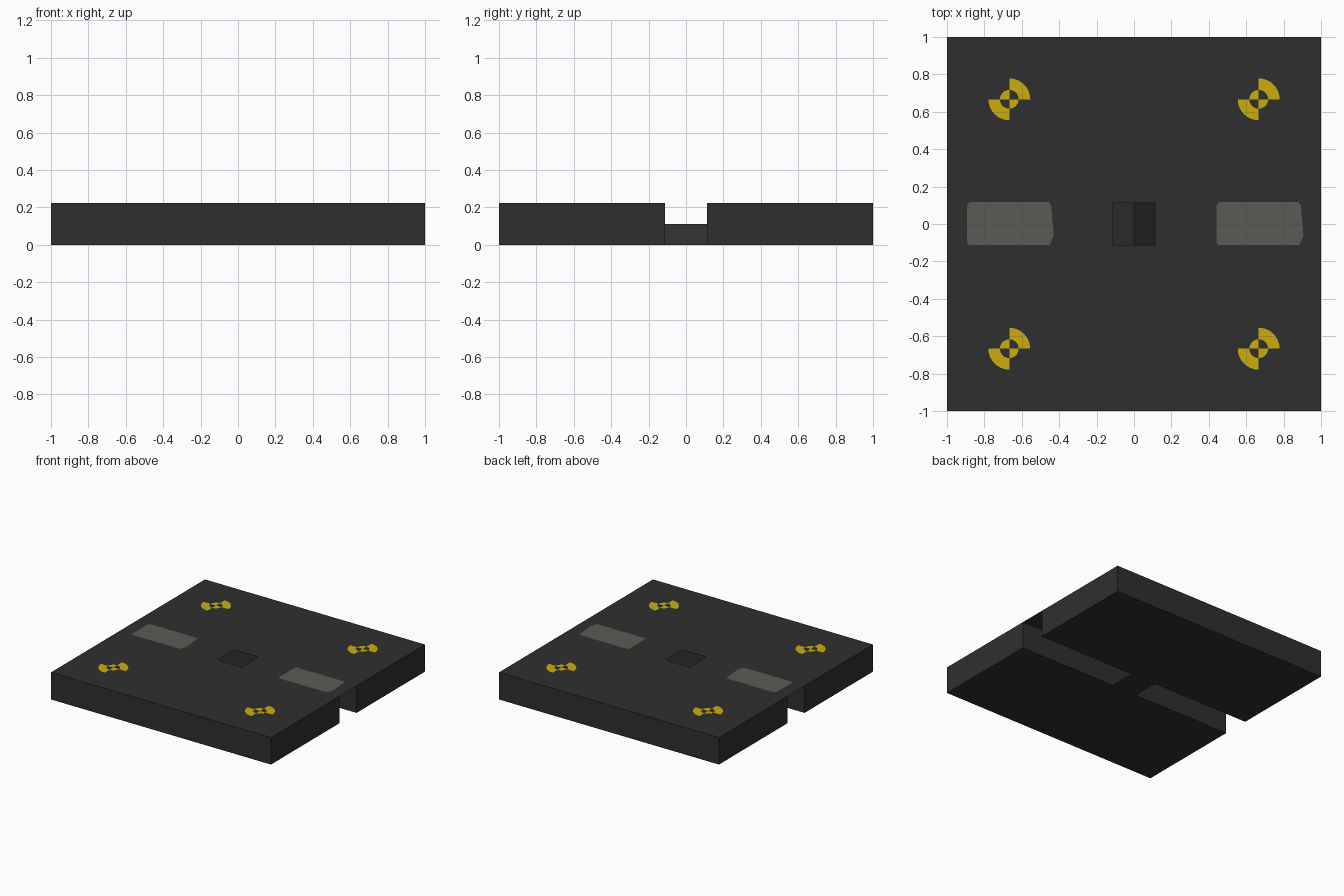
import bpy, bmesh, math

if "Cube" in bpy.data.objects:
    bpy.data.objects.remove(bpy.data.objects["Cube"])

H = 2 / 9      # plate height
S = 1 / 9      # half width of the slot
LIFT = 0.002   # height of painted marks above the plate


def material(name, rgb):
    m = bpy.data.materials.new(name)
    m.diffuse_color = (*rgb, 1)
    m.use_nodes = True
    m.node_tree.nodes["Principled BSDF"].inputs["Base Color"].default_value = m.diffuse_color
    return m


CHARCOAL = material("charcoal", (0.0284, 0.0284, 0.0284))
YELLOW = material("yellow", (0.60, 0.423, 0.004))
GREY = material("warm_grey", (0.105, 0.105, 0.091))


def make(name, polygons, mat):
    bm = bmesh.new()
    for poly in polygons:
        bm.faces.new([bm.verts.new(p) for p in poly])
    bmesh.ops.remove_doubles(bm, verts=bm.verts, dist=1e-5)
    me = bpy.data.meshes.new(name)
    bm.to_mesh(me)
    bm.free()
    me.materials.append(mat)
    ob = bpy.data.objects.new(name, me)
    bpy.context.collection.objects.link(ob)
    return ob


def block(name, y0, y1):
    bpy.ops.mesh.primitive_cube_add(size=1, location=(0, (y0 + y1) / 2, H / 2))
    ob = bpy.context.object
    ob.name = name
    ob.scale = (2, y1 - y0, H)
    ob.data.materials.append(CHARCOAL)


# Two halves of the plate, with the open channel between them
block("front_half", -1, -S)
block("back_half", S, 1)

# Thin skin over the channel, leaving a square hole in the middle
for side, x0, x1 in (("left", -1, -S), ("right", S, 1)):
    make(side + "_channel_cover",
         [[(x0, -S, H), (x1, -S, H), (x1, S, H), (x0, S, H)]], CHARCOAL)

# Ridge under the hole, bridging the halves
make("centre_ridge", [
    [(-S, -S, 0), (0, -S, S), (0, S, S), (-S, S, 0)],
    [(0, -S, S), (S, -S, 0), (S, S, 0), (0, S, S)],
    [(-S, -S, 0), (-S, S, 0), (S, S, 0), (S, -S, 0)],
], CHARCOAL)
ridge = bpy.data.objects["centre_ridge"].data
for p in ridge.polygons:
    if (p.normal.z > 0) != (p.center.z > 0.01):
        p.flip()

# Worn grey patches over the channel
PATCH = [(-0.228, -0.10), (-0.215, -0.113), (0.215, -0.113), (0.236, -0.06),
         (0.222, 0.10), (0.21, 0.117), (-0.215, 0.117), (-0.228, 0.10)]
for side, cx in (("left", -0.665), ("right", 0.67)):
    make(side + "_grey_patch", [[(cx + x, y, H + LIFT) for x, y in PATCH]], GREY)


# Yellow target marks: opposite quarters of a ring and of the disc inside it
def arc(cx, cy, r, start, n=8):
    return [(cx + r * math.cos(start + math.pi / 2 * i / n),
             cy + r * math.sin(start + math.pi / 2 * i / n), H + LIFT)
            for i in range(n + 1)]


for row, cy in (("front", -2 / 3), ("back", 2 / 3)):
    for side, cx in (("left", -2 / 3), ("right", 2 / 3)):
        faces = []
        for a in (0, math.pi):
            outer, inner = arc(cx, cy, 0.112, a), arc(cx, cy, 0.05, a)
            for i in range(8):
                faces.append([inner[i], outer[i], outer[i + 1], inner[i + 1]])
            faces.append([(cx, cy, H + LIFT)] + arc(cx, cy, 0.05, a + math.pi / 2))
        make(f"{row}_{side}_target_mark", faces, YELLOW)
